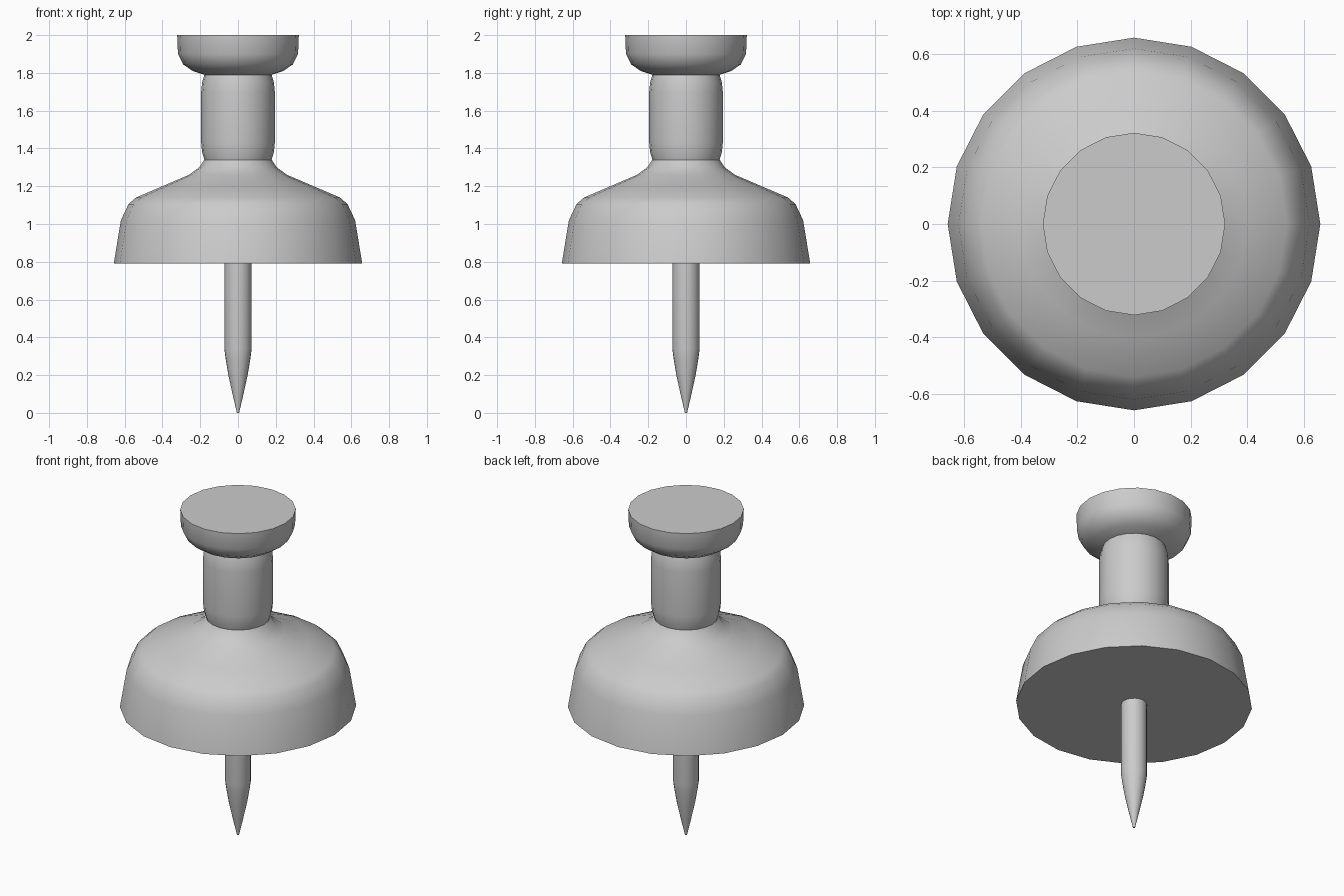
import bpy, bmesh, math

if "Cube" in bpy.data.objects:
    bpy.data.objects.remove(bpy.data.objects["Cube"])

SIDES = 20


def lathe(name, profile, angle=40):
    """Revolve (radius, z) points, listed bottom to top, and cap both ends."""
    bm = bmesh.new()
    rings = []
    for r, z in profile:
        rings.append([bm.verts.new((r * math.cos(2 * math.pi * i / SIDES),
                                    r * math.sin(2 * math.pi * i / SIDES), z))
                      for i in range(SIDES)])
    for low, high in zip(rings, rings[1:]):
        for i in range(SIDES):
            j = (i + 1) % SIDES
            bm.faces.new((low[i], low[j], high[j], high[i]))
    bm.faces.new(rings[0][::-1])
    bm.faces.new(rings[-1])
    mesh = bpy.data.meshes.new(name)
    bm.to_mesh(mesh)
    bm.free()
    obj = bpy.data.objects.new(name, mesh)
    bpy.context.collection.objects.link(obj)
    bpy.ops.object.select_all(action='DESELECT')
    obj.select_set(True)
    bpy.context.view_layer.objects.active = obj
    bpy.ops.object.shade_smooth_by_angle(angle=math.radians(angle))
    return obj


# Plastic handle: flared base, sloped shoulder, neck and flat head
lathe("handle", [
    (0.658, 0.79), (0.62, 1.02), (0.58, 1.105), (0.54, 1.14),
    (0.40, 1.20), (0.26, 1.26), (0.205, 1.30), (0.178, 1.34),
    (0.19, 1.38), (0.195, 1.43), (0.195, 1.70), (0.19, 1.75), (0.178, 1.79),
    (0.24, 1.81), (0.29, 1.845), (0.318, 1.90), (0.322, 2.0),
])

# Metal pin, tapering to a tiny blunt tip
lathe("pin", [
    (0.006, 0.0), (0.028, 0.095), (0.052, 0.205), (0.066, 0.29),
    (0.072, 0.335), (0.072, 0.80),
])
